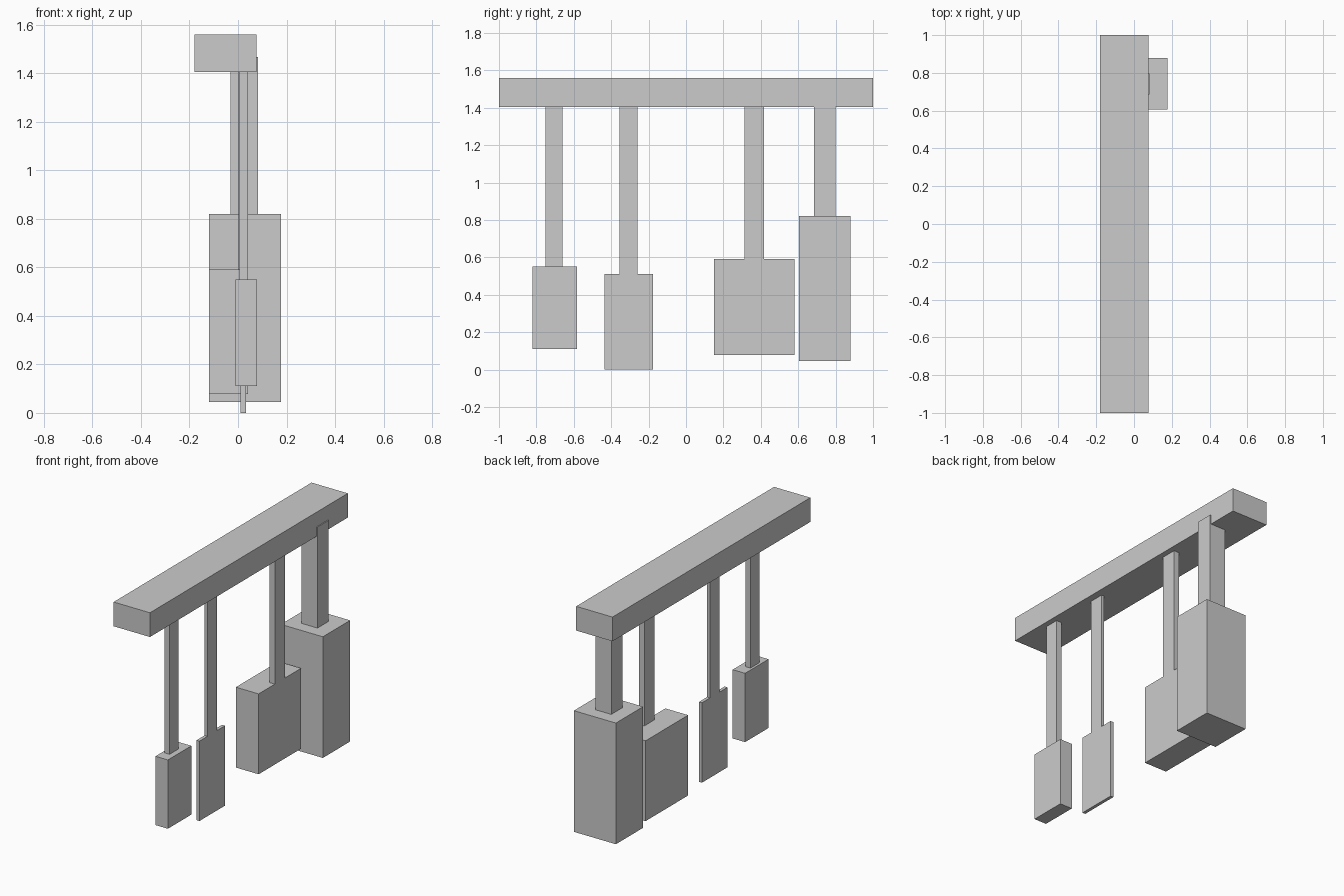
import bpy

if "Cube" in bpy.data.objects:
    bpy.data.objects.remove(bpy.data.objects["Cube"])


def box(name, x, y, z):
    """Axis-aligned box from (min, max) ranges."""
    bpy.ops.mesh.primitive_cube_add(
        size=1, location=[(a + b) / 2 for a, b in (x, y, z)])
    ob = bpy.context.object
    ob.name = name
    ob.scale = [b - a for a, b in (x, y, z)]
    bpy.ops.object.transform_apply(location=False, rotation=False, scale=True)
    return ob


# Top rail
box("rail", (-0.18, 0.077), (-1, 1), (1.405, 1.56))

# Hanging pieces: block x, y, z ranges, then rod x, y ranges
rod_top = 1.466
pieces = [
    ("small_block", (-0.01, 0.078), (-0.82, -0.583), (0.11, 0.55),
     (0.006, 0.042), (-0.751, -0.66)),
    ("flat_plate", (0.011, 0.032), (-0.435, -0.177), (0.0, 0.511),
     (0.011, 0.032), (-0.355, -0.26)),
    ("wide_block", (-0.12, 0.041), (0.15, 0.58), (0.078, 0.592),
     (0.003, 0.041), (0.314, 0.417)),
    ("tall_block", (-0.12, 0.177), (0.605, 0.88), (0.045, 0.82),
     (-0.03, 0.083), (0.685, 0.798)),
]
for name, bx, by, bz, rx, ry in pieces:
    box(name, bx, by, bz)
    box(name + "_rod", rx, ry, (bz[1], rod_top))
